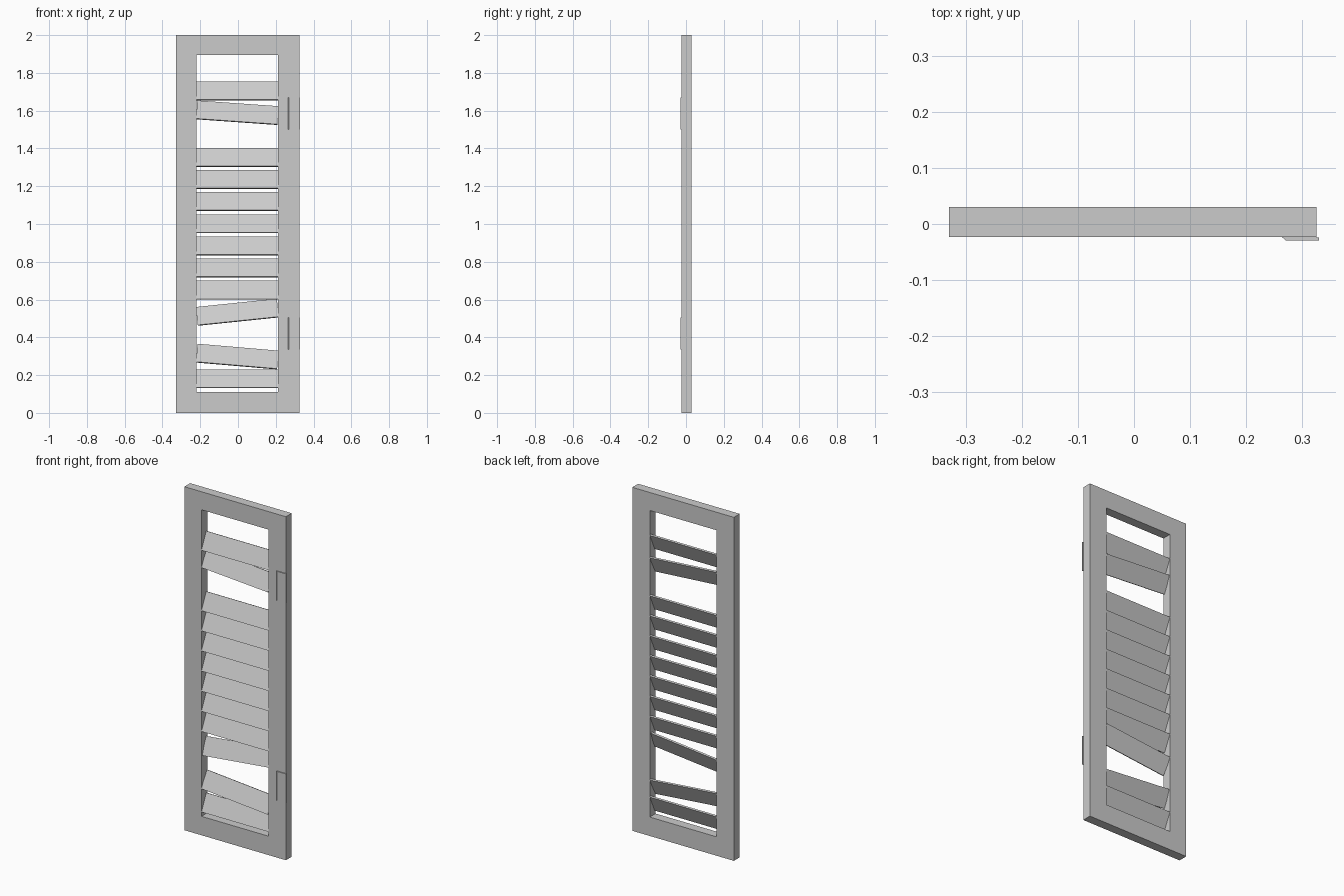
import bpy, bmesh
from math import radians, atan
from mathutils import Matrix

if "Cube" in bpy.data.objects:
    bpy.data.objects.remove(bpy.data.objects["Cube"])

Y0, Y1 = -0.0235, 0.030          # front and back of the frame
YC = (Y0 + Y1) / 2
XL, XR = -0.219, 0.212           # sides of the opening


def finish(name, bm):
    bmesh.ops.recalc_face_normals(bm, faces=bm.faces)
    mesh = bpy.data.meshes.new(name)
    bm.to_mesh(mesh)
    bm.free()
    obj = bpy.data.objects.new(name, mesh)
    bpy.context.collection.objects.link(obj)
    return obj


def rect(x0, x1, z0, z1):
    return [(x0, z0), (x1, z0), (x1, z1), (x0, z1)]


# Frame: rectangular ring swept round the opening
bm = bmesh.new()
outer, inner = rect(-0.3295, 0.325, 0, 2), rect(XL, XR, 0.11, 1.895)
rings = [[bm.verts.new((x, y, z)) for x, z in loop]
         for loop, y in ((outer, Y0), (inner, Y0), (inner, Y1), (outer, Y1))]
for k in range(4):
    a, b = rings[k], rings[(k + 1) % 4]
    for i in range(4):
        j = (i + 1) % 4
        bm.faces.new((a[i], a[j], b[j], b[i]))
finish("shutter_frame", bm)


# Slats: tilted boards, lower edge to the front, some hanging crooked
def slat(name, z, slope=0.0):
    bm = bmesh.new()
    bmesh.ops.create_cube(bm, size=1)
    pose = (Matrix.Translation(((XL + XR) / 2, YC, z))
            @ Matrix.Rotation(-atan(slope), 4, 'Y')
            @ Matrix.Rotation(radians(-25), 4, 'X')
            @ Matrix.Diagonal((XR - XL, 0.010, 0.1055, 1)))
    bm.transform(pose)
    finish(name, bm)


for i in (0, 4, 5, 6, 7, 8, 9, 10, 13):
    slat(f"slat_{i:02d}", 0.181 + 0.1172 * i)
for i, (z, slope) in enumerate(((0.298, -0.085), (0.533, 0.103), (1.589, -0.07))):
    slat(f"loose_slat_{i}", z, slope)


# Hinge plates: thin leaf with one chamfered edge
def hinge(name, z0, z1):
    profile = [(0.264, Y0), (0.270, -0.029), (0.3295, -0.029), (0.3295, -0.0245), (0.325, Y0)]
    bm = bmesh.new()
    face = bm.faces.new([bm.verts.new((x, y, z0)) for x, y in profile])
    top = bmesh.ops.extrude_face_region(bm, geom=[face])["geom"]
    bmesh.ops.translate(bm, vec=(0, 0, z1 - z0),
                        verts=[v for v in top if isinstance(v, bmesh.types.BMVert)])
    finish(name, bm)


hinge("lower_hinge", 0.335, 0.505)
hinge("upper_hinge", 1.50, 1.67)
